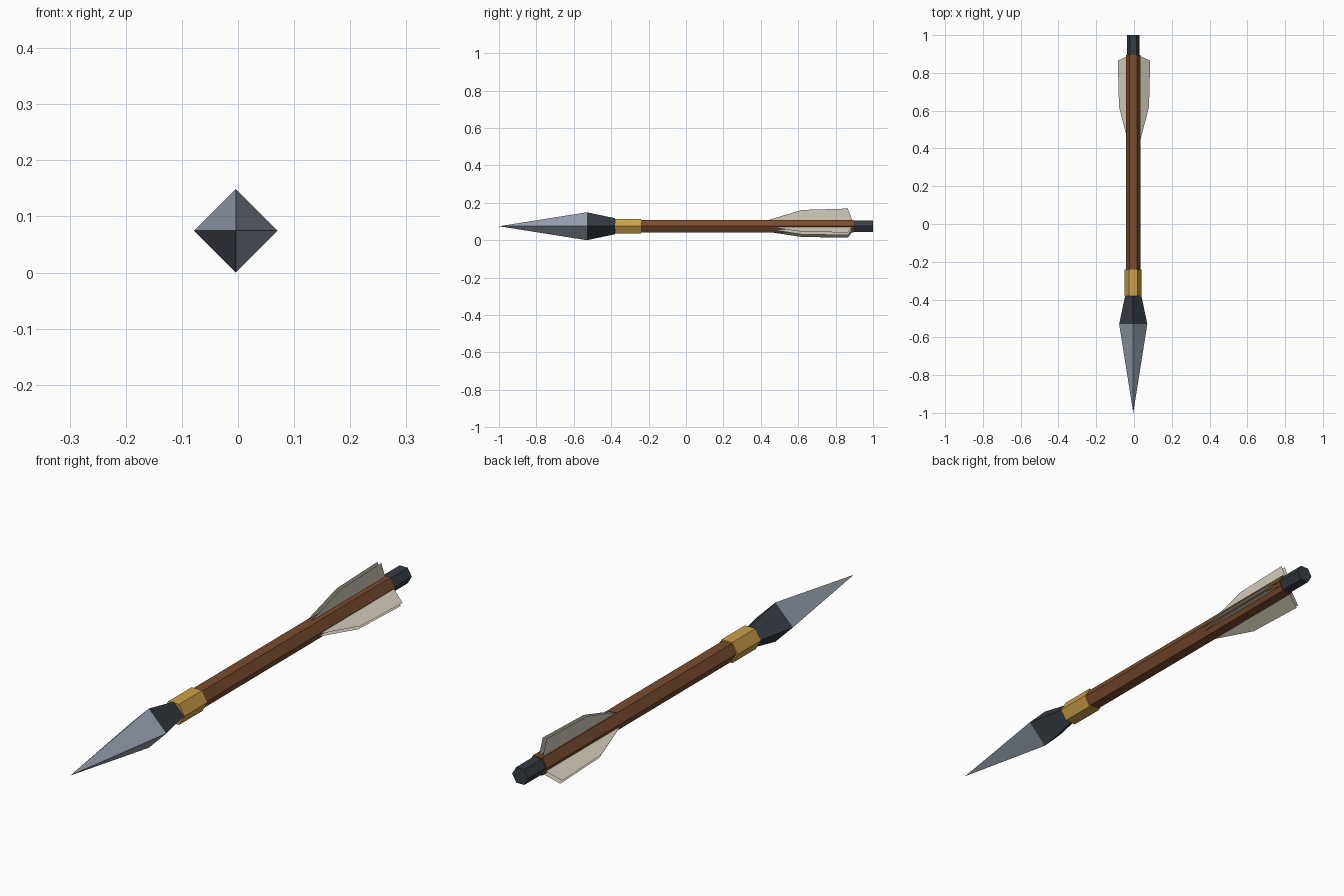
import bpy, bmesh, math
from mathutils import Vector

if "Cube" in bpy.data.objects:
    bpy.data.objects.remove(bpy.data.objects["Cube"])

CX, CZ = -0.004, 0.0745   # arrow axis, running along y


def material(name, rgb):
    m = bpy.data.materials.new(name)
    lin = [(c / 255 / 12.92) if c < 11 else ((c / 255 + 0.055) / 1.055) ** 2.4 for c in rgb]
    m.diffuse_color = (*lin, 1)
    m.use_nodes = True
    m.node_tree.nodes["Principled BSDF"].inputs["Base Color"].default_value = m.diffuse_color
    return m


steel = material("steel", (150, 159, 174))
iron = material("dark_iron", (52, 60, 67))
brass = material("brass", (205, 160, 72))
wood = material("brown_wood", (122, 76, 45))
feather = material("cream_feather", (211, 204, 186))


def finish(name, bm, mat):
    mesh = bpy.data.meshes.new(name)
    bm.to_mesh(mesh)
    bm.free()
    mesh.materials.append(mat)
    ob = bpy.data.objects.new(name, mesh)
    ob.location = (CX, 0, CZ)
    bpy.context.collection.objects.link(ob)
    return ob


def tube(name, sides, stations, mat, cap_front=True, cap_back=True):
    """Loft n-sided rings along y; a radius of 0 makes a point."""
    bm = bmesh.new()
    rings = []
    for y, r in stations:
        n = sides if r else 1
        rings.append([bm.verts.new((r * math.cos(math.tau * i / n), y,
                                    r * math.sin(math.tau * i / n))) for i in range(n)])
    for a, b in zip(rings, rings[1:]):
        for i in range(sides):
            j = (i + 1) % sides
            if len(a) == 1:
                bm.faces.new((a[0], b[i], b[j]))
            else:
                bm.faces.new((a[i], a[j], b[j], b[i]))
    for ring, on in ((rings[0], cap_front), (rings[-1], cap_back)):
        if on and len(ring) > 2:
            bm.faces.new(ring)
    bmesh.ops.recalc_face_normals(bm, faces=bm.faces[:])
    return finish(name, bm, mat)


# four-sided point and its socket
tube("arrow_point", 4, [(-1.0, 0), (-0.53, 0.0745)], steel, cap_back=False)
tube("point_socket", 4, [(-0.53, 0.0745), (-0.38, 0.043)], iron, cap_front=False)

# six-sided collar, shaft and nock
tube("collar", 6, [(-0.38, 0.045), (-0.24, 0.045)], brass)
tube("shaft", 6, [(-0.24, 0.039), (0.895, 0.039)], wood)
tube("nock", 6, [(0.895, 0.034), (1.0, 0.034)], iron)

# three feathers, each a pair of thin open sheets
profile = [(0.43, 0.03), (0.62, 0.087), (0.865, 0.0945), (0.89, 0.03)]
for k in range(3):
    a = math.radians(90 + 120 * k)
    out = Vector((math.cos(a), 0, math.sin(a)))
    side = Vector((-math.sin(a), 0, math.cos(a)))
    bm = bmesh.new()
    for d, flip in ((0.0, False), (0.016, True)):
        vs = [bm.verts.new(out * r + side * d + Vector((0, y, 0))) for y, r in profile]
        f = bm.faces.new(vs)
        f.normal_update()
        want = side if flip else -side
        if f.normal.dot(want) < 0:
            f.normal_flip()
    finish(f"feather_{k + 1}", bm, feather)
